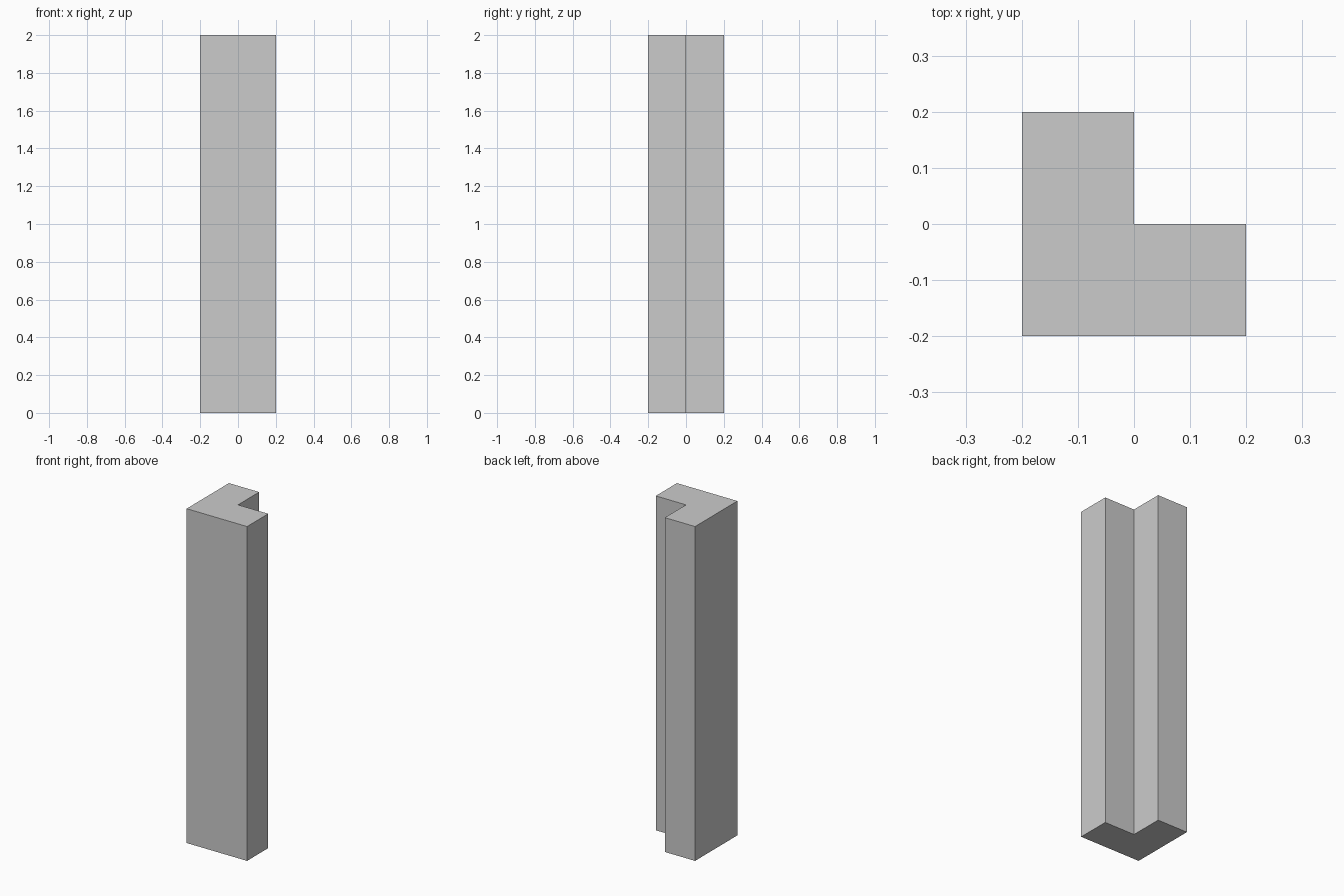
import bpy, bmesh

if "Cube" in bpy.data.objects:
    bpy.data.objects.remove(bpy.data.objects["Cube"])

HALF = 0.2     # half the width of the section
HEIGHT = 2.0

# L-shaped section, notch at the back right corner
profile = [(-HALF, -HALF), (HALF, -HALF), (HALF, 0), (0, 0), (0, HALF), (-HALF, HALF)]

# Corner post: the section extruded straight up
bm = bmesh.new()
base = bm.faces.new([bm.verts.new((x, y, 0)) for x, y in profile])
result = bmesh.ops.extrude_face_region(bm, geom=[base], use_keep_orig=True)
top = [v for v in result["geom"] if isinstance(v, bmesh.types.BMVert)]
bmesh.ops.translate(bm, verts=top, vec=(0, 0, HEIGHT))
bmesh.ops.recalc_face_normals(bm, faces=bm.faces)

mesh = bpy.data.meshes.new("corner_post")
bm.to_mesh(mesh)
bm.free()
bpy.context.collection.objects.link(bpy.data.objects.new("corner_post", mesh))
